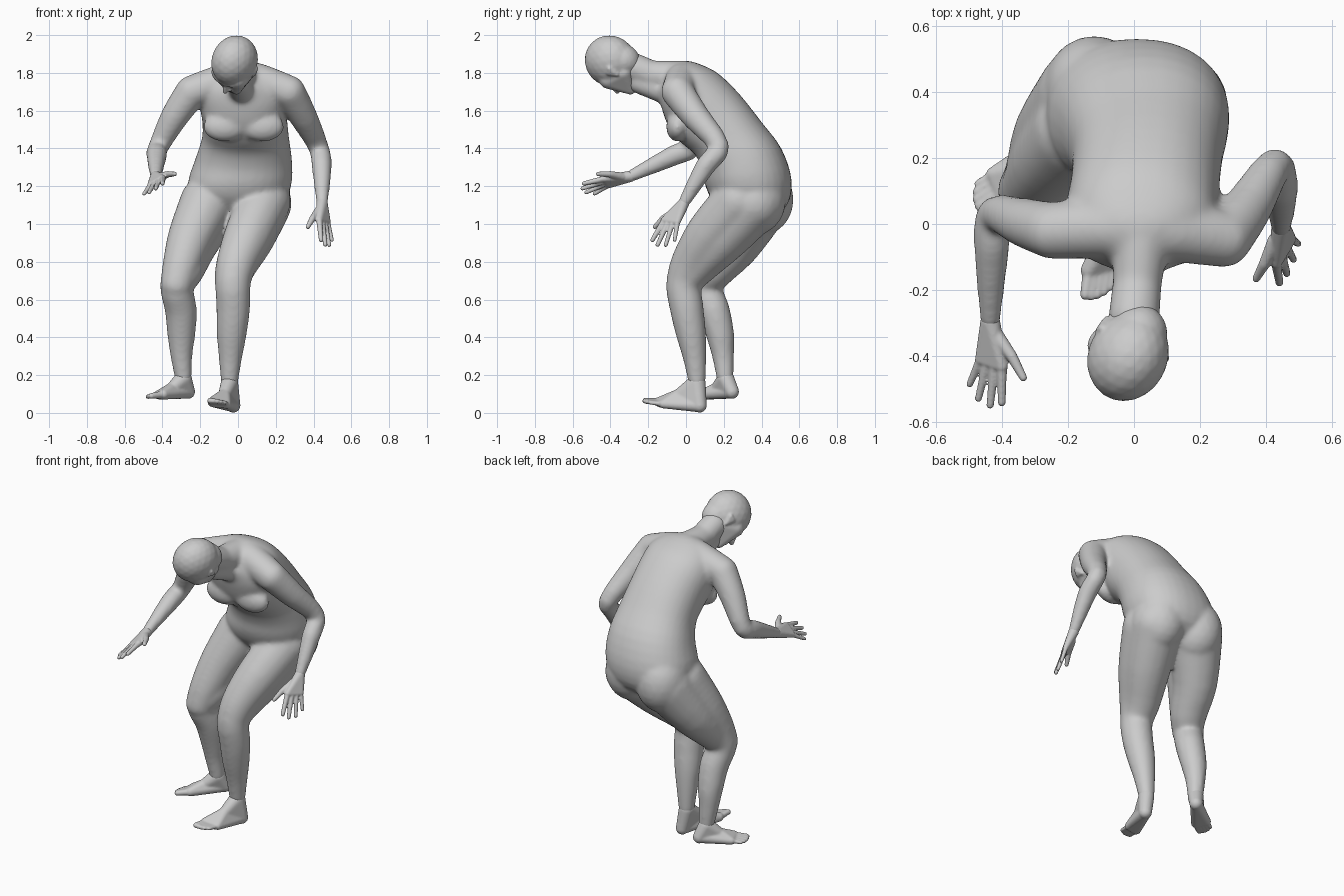
import bpy, bmesh
from math import cos, sin, pi, copysign
from mathutils import Vector, Matrix

default_cube = bpy.data.objects.get("Cube")
if default_cube:
    bpy.data.objects.remove(default_cube)

GREY = (0.6, 0.6, 0.6, 1.0)
skin = bpy.data.materials.new("plain grey")
skin.use_nodes = True
skin.diffuse_color = GREY
skin.node_tree.nodes["Principled BSDF"].inputs["Base Color"].default_value = GREY

# Directions of a unit ball, shared by every hull
ball = bmesh.new()
bmesh.ops.create_icosphere(ball, subdivisions=3, radius=1)
DIRECTIONS = [v.co.copy() for v in ball.verts]
ball.free()


def ellipsoid(bm, center, radii):
    """Add a closed ellipsoid."""
    matrix = Matrix.Translation(center) @ Matrix.Diagonal((*radii, 1))
    bmesh.ops.create_icosphere(bm, subdivisions=3, radius=1, matrix=matrix)


def curved(rows, steps=3):
    """Refine rows of numbers along a smooth curve through all of them."""
    rows = [Vector(row) for row in rows]
    fine = []
    for i in range(len(rows) - 1):
        p, q = rows[i], rows[i + 1]
        into = (q - rows[max(i - 1, 0)]) / 2
        away = (rows[min(i + 2, len(rows) - 1)] - p) / 2
        for k in range(steps):
            t = k / steps
            s = t * t * (3 - 2 * t)
            fine.append(p * (1 - s) + q * s + into * t * (1 - t) ** 2 - away * t * t * (1 - t))
    return fine + [rows[-1]]


def hull(bm, balls):
    """Wrap a convex skin around balls given as (x, y, z, radius)."""
    verts = [bm.verts.new(Vector((x, y, z)) + d * r) for x, y, z, r in balls for d in DIRECTIONS]
    bmesh.ops.convex_hull(bm, input=verts)
    for v in verts:
        if v.is_valid and not v.link_faces:
            bm.verts.remove(v)


def chain(bm, balls):
    """Tapered limb running through a row of balls."""
    for pair in zip(balls, balls[1:]):
        hull(bm, pair)


def loft(bm, sections, sides=32):
    """Skin rings given as front y, z, back y, z, middle x, half width."""
    rings = []
    for front_y, front_z, back_y, back_z, middle, half in curved(sections):
        f, b = Vector((middle, front_y, front_z)), Vector((middle, back_y, back_z))
        ring = []
        for i in range(sides):
            c, s = cos(2 * pi * i / sides), sin(2 * pi * i / sides)
            c, s = (copysign(abs(k) ** 0.9, k) for k in (c, s))
            ring.append(bm.verts.new((f + b) / 2 + (b - f) / 2 * s + Vector((half * c, 0, 0))))
        rings.append(ring)
    for low, high in zip(rings, rings[1:]):
        for i in range(sides):
            j = (i + 1) % sides
            bm.faces.new((low[i], low[j], high[j], high[i]))
    bm.faces.new(rings[0][::-1])
    bm.faces.new(rings[-1])


def digits(bm, bases, tips, count, radii, bulge):
    """Fan of fingers or toes between the first and last one."""
    for i in range(count):
        t = i / (count - 1)
        base = Vector(bases[0]).lerp(Vector(bases[1]), t)
        tip = Vector(tips[0]).lerp(Vector(tips[1]), t)
        tip += (tip - base).normalized() * bulge * sin(pi * t)
        r = radii[0] + (radii[1] - radii[0]) * t
        chain(bm, [(*base, r * 1.15), (*base.lerp(tip, 0.5), r), (*tip, r * 0.85)])


def finish(name, bm, voxel, smoothing):
    """Fuse the overlapping pieces into one smooth skin."""
    bmesh.ops.recalc_face_normals(bm, faces=bm.faces[:])
    mesh = bpy.data.meshes.new(name)
    bm.to_mesh(mesh)
    bm.free()
    mesh.materials.append(skin)
    obj = bpy.data.objects.new(name, mesh)
    bpy.context.scene.collection.objects.link(obj)
    fuse = obj.modifiers.new("fuse", "REMESH")
    fuse.mode = "VOXEL"
    fuse.voxel_size = voxel
    fuse.use_smooth_shade = True
    soften = obj.modifiers.new("soften", "SMOOTH")
    soften.factor = 0.5
    soften.iterations = smoothing


# Torso, from the crotch up to the collar
body = bmesh.new()
loft(body, [
    (.18, 1.08, .40, 1.0, 0, .1),
    (.13, 1.14, .53, 1.09, 0, .24),
    (.10, 1.21, .56, 1.23, .01, .275),
    (.085, 1.29, .505, 1.40, .03, .255),
    (.045, 1.37, .40, 1.54, .04, .23),
    (-.025, 1.43, .29, 1.68, .035, .225),
    (-.09, 1.51, .18, 1.79, .025, .23),
    (-.125, 1.60, .09, 1.84, .025, .22),
    (-.14, 1.66, 0, 1.865, .02, .17),
    (-.15, 1.69, -.08, 1.85, .02, .09),
])
for side in (-1, 1):
    ellipsoid(body, (.03 + side * .1, -.045, 1.515), (.115, .06, .08))            # breast
    ellipsoid(body, (side * .12, .385 - side * .02, 1.13), (.155, .165, .19))     # buttock

# Shoulders and neck
chain(body, curved([(-.245, -.02, 1.70, .087), (.02, -.01, 1.77, .097), (.27, -.045, 1.70, .087)]))
chain(body, [(.02, -.05, 1.78, .085), (.01, -.18, 1.79, .075), (0, -.28, 1.83, .078)])
chain(body, [(.02, -.10, 1.70, .07), (0, -.25, 1.75, .06)])

# Arms
chain(body, curved([(-.245, -.02, 1.70, .087), (-.335, .005, 1.57, .074), (-.42, .03, 1.41, .054),
                    (-.43, -.06, 1.365, .055), (-.435, -.29, 1.255, .032)]))
chain(body, curved([(.27, -.045, 1.70, .087), (.345, .05, 1.57, .074), (.425, .175, 1.41, .054),
                    (.443, .105, 1.31, .054), (.445, -.01, 1.115, .032)]))

# Legs, with the front of each thigh as a second muscle
chain(body, curved([(.13, .36, 1.11, .155), (.06, .20, .93, .134), (-.01, .06, .78, .108),
                    (-.027, -.01, .69, .095), (-.025, .003, .56, .09), (-.033, .025, .43, .081),
                    (-.04, .045, .30, .063), (-.045, .058, .17, .047)]))
chain(body, curved([(.14, .28, 1.12, .14), (.062, .135, .955, .13), (-.005, .03, .80, .108),
                    (-.027, -.01, .70, .094)]))
chain(body, curved([(-.135, .385, 1.10, .16), (-.235, .27, .90, .13), (-.285, .15, .76, .107),
                    (-.325, .10, .67, .088), (-.303, .145, .55, .085), (-.30, .18, .42, .075),
                    (-.30, .195, .31, .059), (-.29, .207, .19, .046)]))
chain(body, curved([(-.165, .28, 1.11, .145), (-.25, .19, .93, .122), (-.30, .12, .78, .10),
                    (-.325, .09, .68, .087)]))
finish("body", body, .011, 14)

# Head, built upright and facing -y, then bowed and turned
head = bmesh.new()
ellipsoid(head, (0, 0, 0), (.118, .138, .14))
ellipsoid(head, (0, .03, -.06), (.088, .088, .1))                                        # nape
hull(head, [(side * x, y, z, r) for side in (-1, 1) for x, y, z, r in (
    (.05, -.075, -.03, .055), (.045, -.01, -.10, .045), (.018, -.105, -.15, .028))])     # jaw
chain(head, [(-.045, -.118, -.02, .018), (0, -.125, -.018, .018), (.045, -.118, -.02, .018)])  # brow
chain(head, [(0, -.125, -.025, .012), (0, -.156, -.075, .014)])                          # nose
chain(head, [(-.018, -.137, -.08, .011), (.018, -.137, -.08, .011)])                     # nostrils
chain(head, [(-.022, -.129, -.115, .01), (.022, -.129, -.115, .01)])                     # lips
for side in (-1, 1):
    hull(head, [(side * .098, -.01, -.085, .01), (side * .108, -.015, -.04, .013),
                (side * .113, .015, -.04, .012)])                                        # ear
facing = Vector((-.45, -.2, -.87)).normalized()
left = Vector((.85, -.4, -.35))
left = (left - facing * left.dot(facing)).normalized()
turn = Matrix((left, -facing, facing.cross(left))).transposed().to_4x4()
bmesh.ops.transform(head, matrix=Matrix.Translation((-.018, -.40, 1.863)) @ turn,
                    verts=head.verts[:])
finish("head", head, .007, 5)


def make_hand(name, wrist, knuckles, tips, thumb):
    bm = bmesh.new()
    hull(bm, [(*wrist, .03), (*knuckles[0], .019), (*knuckles[1], .016)])
    digits(bm, knuckles, tips, 4, (.014, .012), .032)
    chain(bm, [(*p, r) for p, r in zip(thumb, (.023, .017, .012))])
    finish(name, bm, .005, 2)


def make_foot(name, ankle, heel, balls, tips):
    bm = bmesh.new()
    instep = Vector(ankle).lerp((Vector(balls[0]) + Vector(balls[1])) / 2, 0.5) - Vector((0, 0, .012))
    hull(bm, [(*ankle, .046), (*heel, .038), (*instep, .034)])
    hull(bm, [(*heel, .036), (*instep, .034), (*balls[0], .027), (*balls[1], .023)])
    digits(bm, balls, tips, 5, (.018, .012), .012)
    finish(name, bm, .006, 4)


make_hand("right_hand", (-.435, -.295, 1.252),
          ((-.40, -.43, 1.24), (-.465, -.41, 1.205)),
          ((-.40, -.54, 1.215), (-.497, -.485, 1.16)),
          ((-.415, -.34, 1.25), (-.37, -.40, 1.263), (-.335, -.465, 1.265)))
make_hand("left_hand", (.445, -.012, 1.11),
          ((.43, -.115, 1.02), (.475, -.045, 1.01)),
          ((.44, -.178, .915), (.497, -.06, .915)),
          ((.427, -.05, 1.07), (.395, -.12, 1.03), (.37, -.165, .985)))
make_foot("right_foot", (-.29, .21, .18), (-.265, .243, .112),
          ((-.395, .085, .098), (-.425, .15, .095)),
          ((-.458, .04, .09), (-.475, .122, .085)))
make_foot("left_foot", (-.045, .058, .16), (-.025, .072, .039),
          ((-.135, -.14, .058), (-.06, -.12, .047)),
          ((-.148, -.215, .065), (-.07, -.193, .055)))
